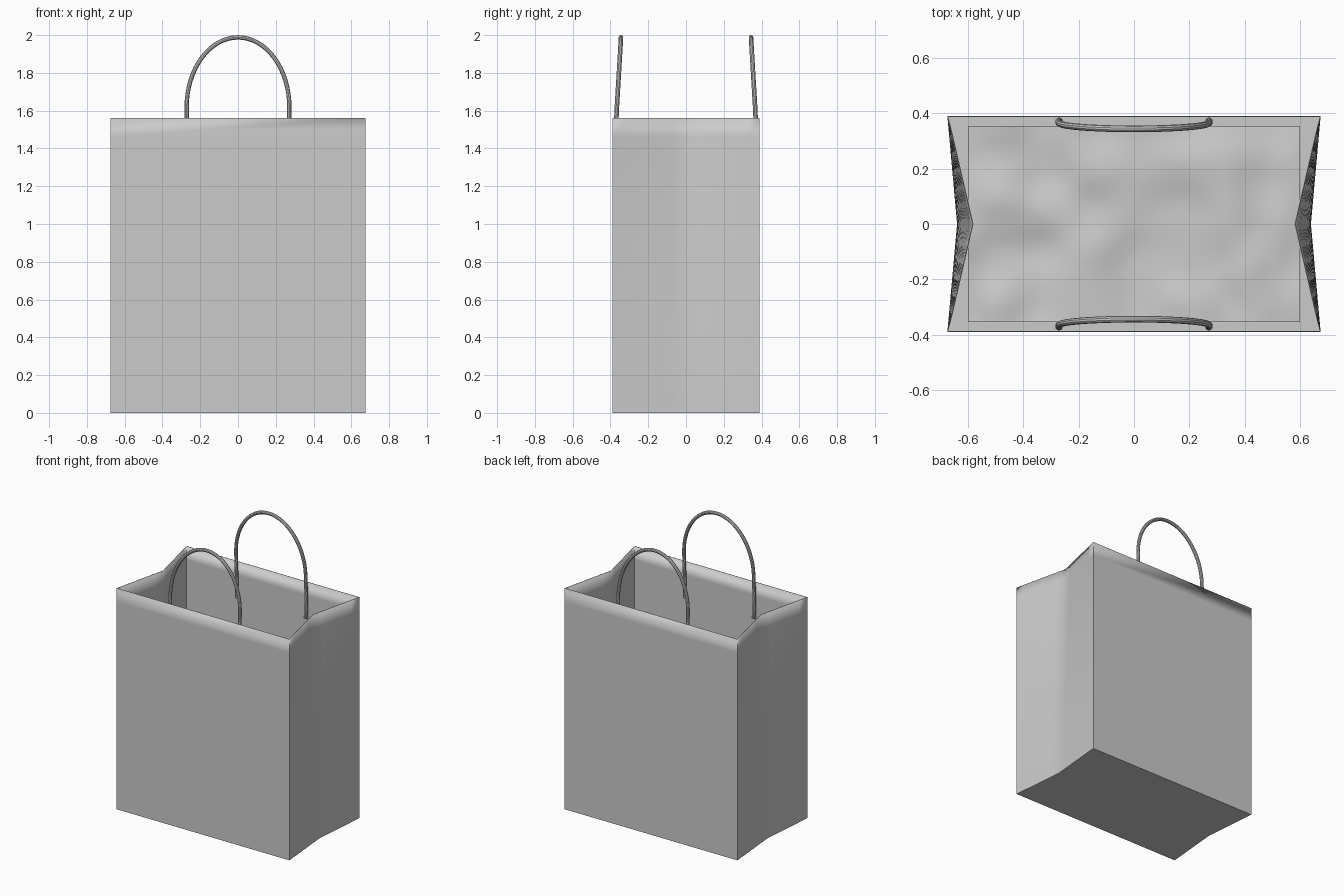
import bpy, bmesh, math
from mathutils import Vector, noise

if "Cube" in bpy.data.objects:
    bpy.data.objects.remove(bpy.data.objects["Cube"])

HX, HY, H = 0.675, 0.39, 1.56      # half width, half depth, bag height

paper = bpy.data.materials.new("grey paper")
paper.diffuse_color = (0.6, 0.6, 0.6, 1)
paper.use_nodes = True
paper.node_tree.nodes["Principled BSDF"].inputs["Base Color"].default_value = paper.diffuse_color


def finish(name, bm):
    mesh = bpy.data.meshes.new(name)
    bmesh.ops.recalc_face_normals(bm, faces=bm.faces)
    bm.to_mesh(mesh)
    bm.free()
    mesh.materials.append(paper)
    ob = bpy.data.objects.new(name, mesh)
    bpy.context.collection.objects.link(ob)
    return ob


def smooth(ob):
    bpy.ops.object.select_all(action='DESELECT')
    ob.select_set(True)
    bpy.context.view_layer.objects.active = ob
    bpy.ops.object.shade_smooth_by_angle(angle=math.radians(35))


# Bag shell: rings of points whose short sides fold inward as a gusset
def ring(z):
    fold = 0.035 + 0.055 * (z / H) ** 1.5
    n = 12
    side = []
    for i in range(n + 1):
        y = -HY + 2 * HY * i / n
        t = 1 - abs(y) / HY
        side.append((HX - fold * t, y))
    return [(x, y, z) for x, y in side] + [(-x, -y, z) for x, y in side]


bm = bmesh.new()
rows = [[bm.verts.new(p) for p in ring(H * k / 16)] for k in range(17)]
for low, high in zip(rows, rows[1:]):
    for i in range(len(low)):
        j = (i + 1) % len(low)
        bm.faces.new((low[i], low[j], high[j], high[i]))
bm.faces.new(list(reversed(rows[0])))
bag = finish("bag", bm)
# make the sheet normals point outward
if bag.data.polygons[-1].normal.z > 0:
    bag.data.flip_normals()
thick = bag.modifiers.new("paper thickness", 'SOLIDIFY')
thick.thickness = 0.004
thick.offset = -1
smooth(bag)

# Crumpled paper lining on the floor of the bag
bm = bmesh.new()
bmesh.ops.create_grid(bm, x_segments=60, y_segments=36, size=1)
for v in bm.verts:
    x, y = v.co.x * 0.6, v.co.y * 0.355
    z = 0.035 + 0.024 * noise.noise(Vector((x * 6, y * 6, 0.7)))
    v.co = (x, y, max(z, 0.008))
lining = finish("floor_lining", bm)
smooth(lining)


# Cord handles: straight legs inside the bag, leaning inward to a round arch
def handle(name, s):
    rx, rz, base, foot = 0.272, 0.37, 1.618, 1.31
    outline = [(rx - 0.002, foot), (rx, 1.46)]
    outline += [(rx * math.cos(a), base + rz * math.sin(a))
                for a in (math.pi * i / 32 for i in range(33))]
    outline += [(-rx, 1.46), (-rx + 0.002, foot)]
    curve = bpy.data.curves.new(name, 'CURVE')
    curve.dimensions = '3D'
    curve.bevel_depth = 0.012
    curve.bevel_resolution = 3
    curve.use_fill_caps = True
    path = curve.splines.new('POLY')
    path.points.add(len(outline) - 1)
    for p, (x, z) in zip(path.points, outline):
        y = 0.373 - 0.029 * max(0, (z - 1.5) / 0.49)
        p.co = (x, s * y, z, 1)
    curve.materials.append(paper)
    ob = bpy.data.objects.new(name, curve)
    bpy.context.collection.objects.link(ob)
    bpy.ops.object.select_all(action='DESELECT')
    ob.select_set(True)
    bpy.context.view_layer.objects.active = ob
    bpy.ops.object.convert(target='MESH')
    smooth(bpy.context.object)


handle("front_handle", -1)
handle("back_handle", 1)
